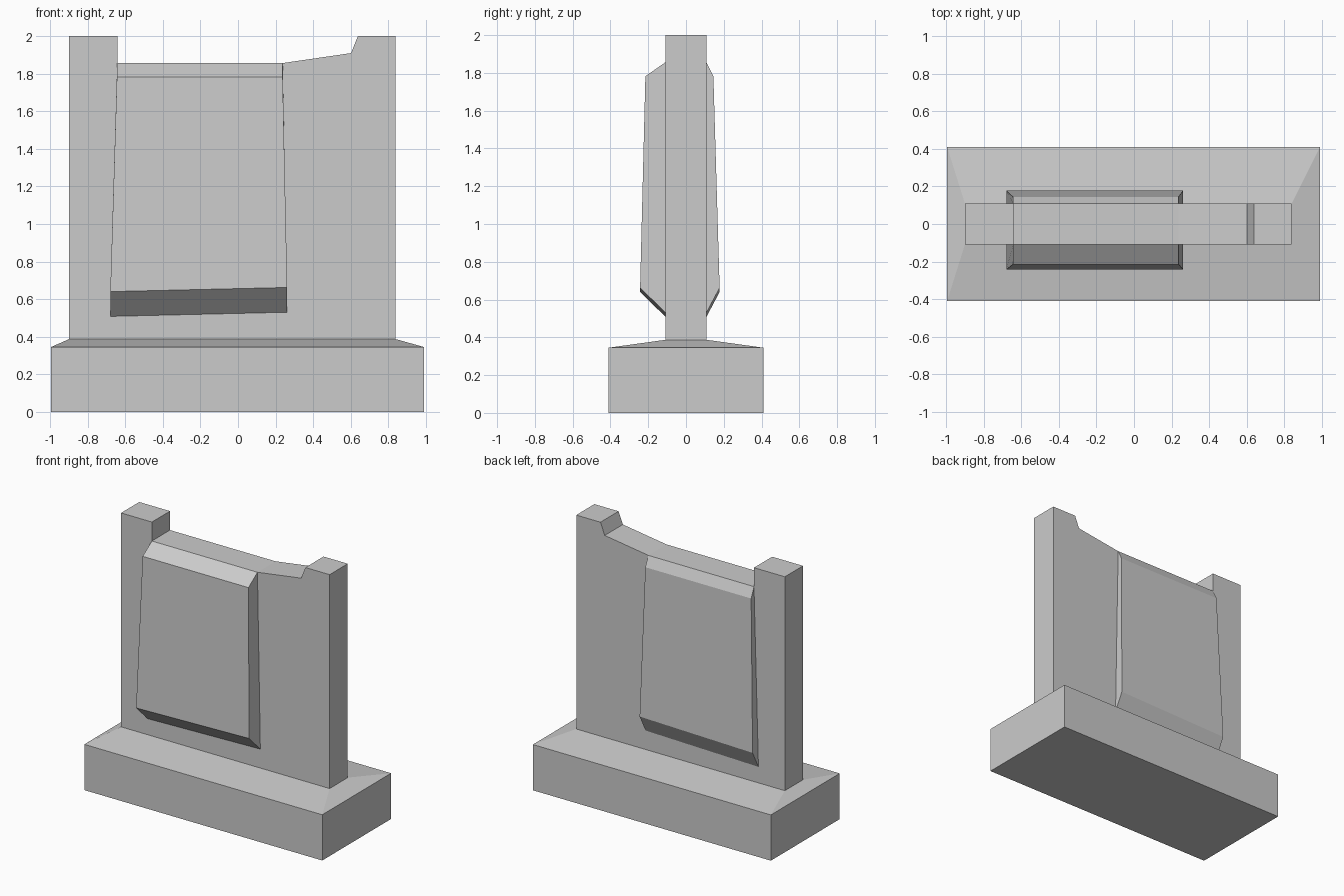
import bpy
import bmesh

if "Cube" in bpy.data.objects:
    bpy.data.objects.remove(bpy.data.objects["Cube"])

WALL_Y = 0.108


def loft(name, rings, cap_start=True, cap_end=True):
    """Join matching rings of points with flat sides and optional end caps."""
    bm = bmesh.new()
    loops = [[bm.verts.new(p) for p in ring] for ring in rings]
    n = len(loops[0])
    for a, b in zip(loops, loops[1:]):
        for i in range(n):
            j = (i + 1) % n
            bm.faces.new((a[i], a[j], b[j], b[i]))
    if cap_start:
        bm.faces.new(loops[0][::-1])
    if cap_end:
        bm.faces.new(loops[-1])
    bmesh.ops.recalc_face_normals(bm, faces=bm.faces)
    mesh = bpy.data.meshes.new(name)
    bm.to_mesh(mesh)
    bm.free()
    obj = bpy.data.objects.new(name, mesh)
    bpy.context.collection.objects.link(obj)
    return obj


def rect(x0, x1, y, z):
    return [(x0, -y, z), (x1, -y, z), (x1, y, z), (x0, y, z)]


# Plinth: a block whose top slopes up to the foot of the slab
loft("plinth", [rect(-0.995, 0.99, 0.41, 0),
                rect(-0.995, 0.99, 0.41, 0.345),
                rect(-0.90, 0.84, WALL_Y, 0.387)], cap_end=False)

# Upright slab: outline with two end posts and a dipped top edge
outline = [(-0.90, 0.387), (0.84, 0.387), (0.84, 2.0), (0.638, 2.0),
           (0.602, 1.91), (0.238, 1.857), (-0.643, 1.857),
           (-0.643, 2.0), (-0.90, 2.0)]
loft("slab", [[(x, y, z) for x, z in outline] for y in (-WALL_Y, WALL_Y)])


# Raised panels: leaning faces, chamfered at top and bottom
def panel(name, side, top_depth, bottom_depth):
    back = [(-0.68, 0.508), (0.262, 0.53), (0.238, 1.857), (-0.643, 1.857)]
    face = [(-0.68, 0.64), (0.262, 0.662), (0.238, 1.782), (-0.645, 1.782)]
    depths = [bottom_depth, bottom_depth, top_depth, top_depth]
    obj = loft(name, [[(x, side * WALL_Y, z) for x, z in back],
                      [(x, side * d, z) for (x, z), d in zip(face, depths)]],
               cap_start=True)
    return obj


panel("front_panel", -1, 0.215, 0.243)
panel("back_panel", 1, 0.145, 0.178)
